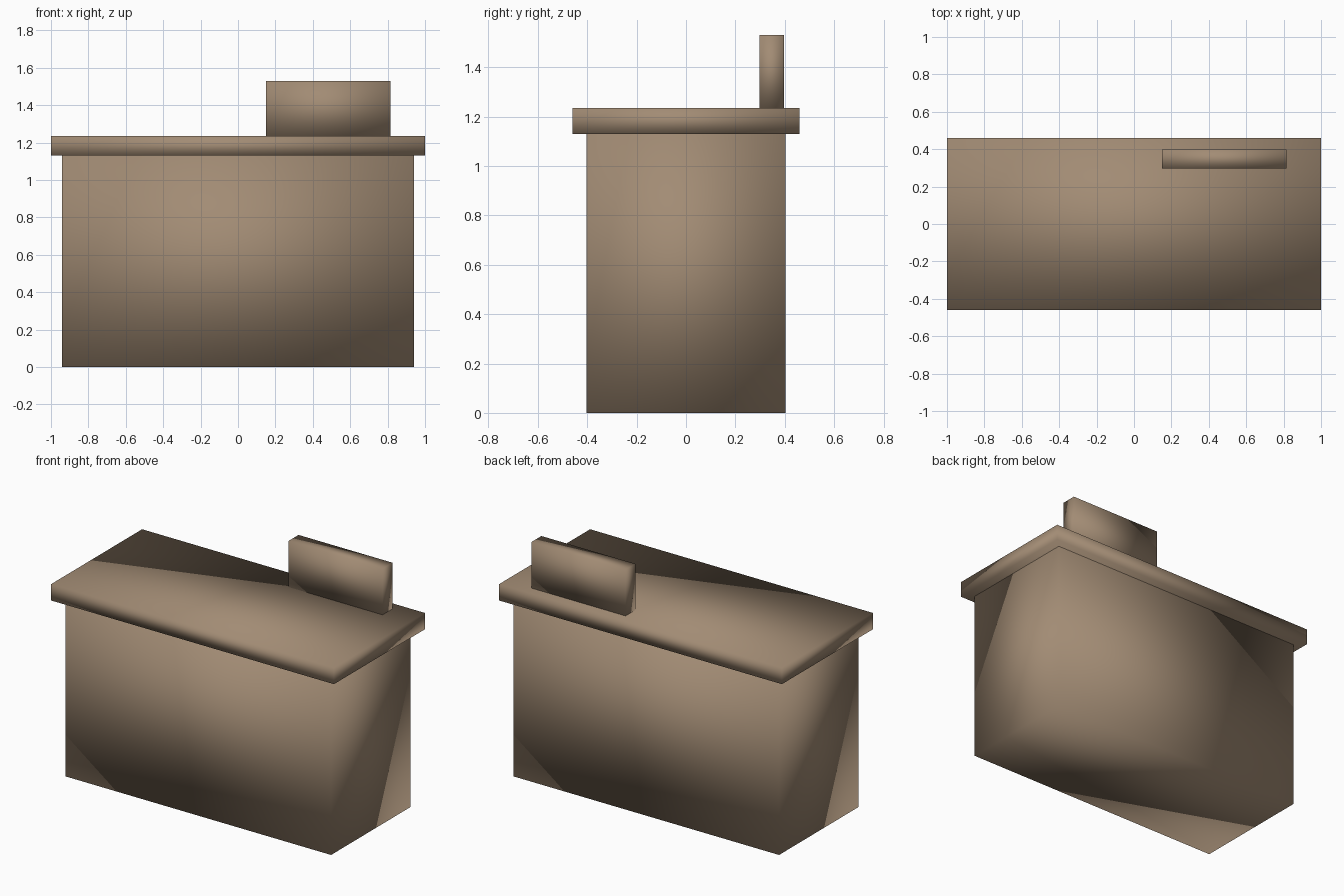
import bpy
import bmesh
from mathutils import Vector

default_cube = bpy.data.objects.get("Cube")
if default_cube:
    bpy.data.objects.remove(default_cube, do_unlink=True)

# Single warm brown finish
COLOUR = (0.36, 0.26, 0.175, 1.0)
brown = bpy.data.materials.new("warm_brown")
brown.use_nodes = True
brown.diffuse_color = COLOUR
shader = next(n for n in brown.node_tree.nodes if n.type == "BSDF_PRINCIPLED")
shader.inputs["Base Color"].default_value = COLOUR


def smooth_box(name, low, high):
    """Box between two corners, with shading blended across its edges."""
    low, high = Vector(low), Vector(high)
    bm = bmesh.new()
    bmesh.ops.create_cube(bm, size=1)
    bmesh.ops.scale(bm, vec=high - low, verts=bm.verts)
    bmesh.ops.translate(bm, vec=(low + high) / 2, verts=bm.verts)
    for face in bm.faces:
        face.smooth = True
    mesh = bpy.data.meshes.new(name)
    bm.to_mesh(mesh)
    bm.free()
    mesh.materials.append(brown)
    obj = bpy.data.objects.new(name, mesh)
    bpy.context.collection.objects.link(obj)
    return obj


BODY_TOP, SLAB_TOP = 1.13, 1.235

# Solid counter body
smooth_box("counter_body", (-0.94, -0.402, 0), (0.94, 0.402, BODY_TOP))

# Overhanging top slab
smooth_box("counter_top", (-1, -0.459, BODY_TOP), (1, 0.459, SLAB_TOP))

# Upright panel near the back edge
smooth_box("upright_panel", (0.15, 0.297, SLAB_TOP), (0.815, 0.397, 1.53))
